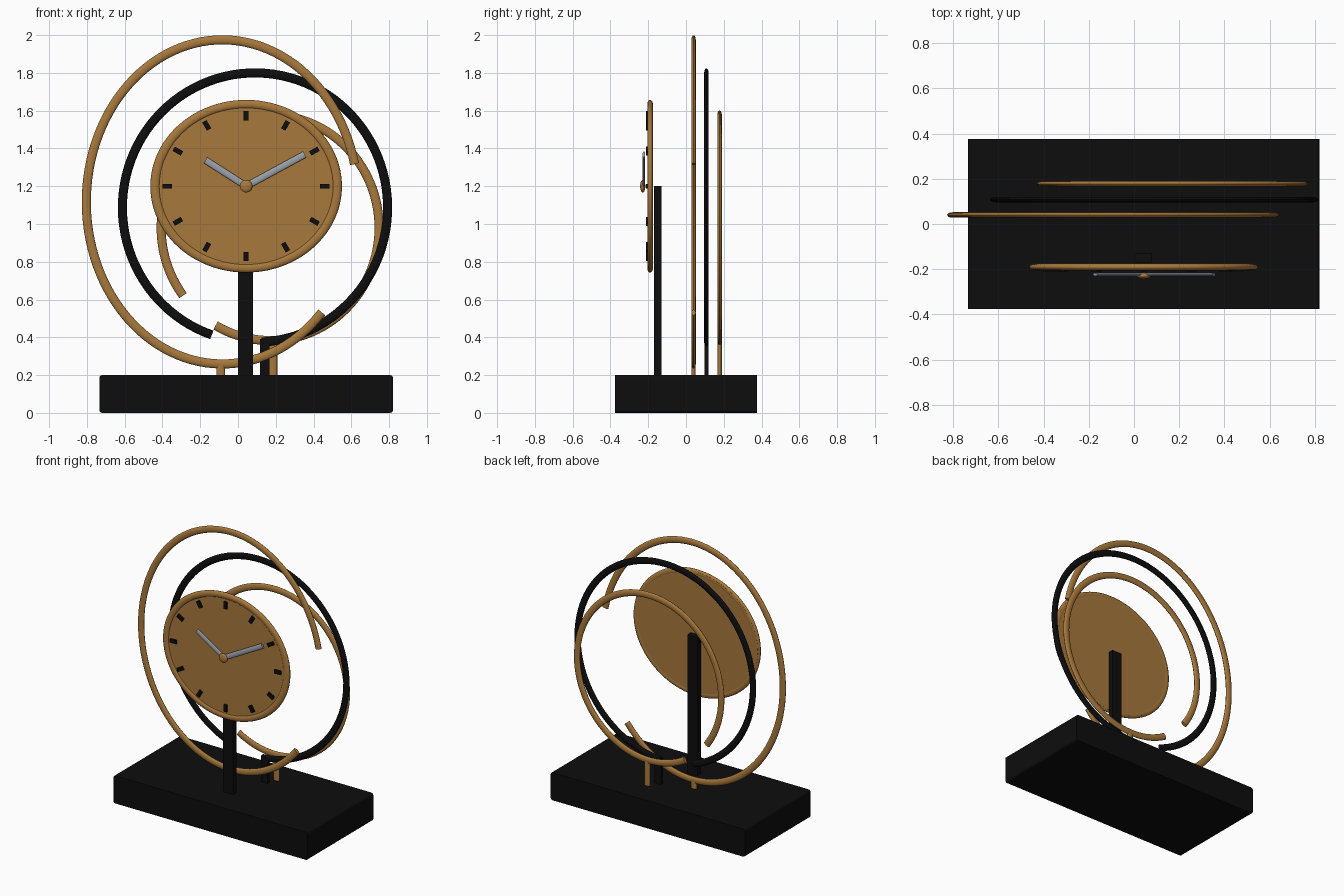
import bpy, bmesh
from math import sin, cos, radians, atan2, hypot, pi
from mathutils import Vector

if "Cube" in bpy.data.objects:
    bpy.data.objects.remove(bpy.data.objects["Cube"], do_unlink=True)


def material(name, rgb):
    m = bpy.data.materials.new(name)
    m.use_nodes = True
    m.diffuse_color = (*rgb, 1)
    m.node_tree.nodes["Principled BSDF"].inputs["Base Color"].default_value = (*rgb, 1)
    return m


GOLD = material("antique gold", (0.39, 0.19, 0.045))
BLACK = material("matte black", (0.004, 0.004, 0.004))
SILVER = material("silver grey", (0.33, 0.36, 0.41))
WIDEN = 1.11            # the dial is wider than it is tall
DIAL = Vector((0.043, -0.19, 1.2))


def finish(name, mat, smooth=True):
    ob = bpy.context.object
    ob.name = ob.data.name = name
    ob.data.materials.clear()
    ob.data.materials.append(mat)
    bpy.ops.object.transform_apply(location=False, rotation=True, scale=True)
    if smooth:
        bpy.ops.object.shade_smooth_by_angle(angle=radians(40))
    return ob


def box(name, mat, centre, size, turn=0):
    bpy.ops.mesh.primitive_cube_add(size=1, location=centre, rotation=(0, turn, 0))
    bpy.context.object.scale = size
    return finish(name, mat, smooth=False)


def open_ring(name, mat, centre, rx, rz, start, end, depth=0.024):
    """Elliptical tube, flattened front to back, open between its two ends."""
    steps = 96
    curve = bpy.data.curves.new(name, "CURVE")
    curve.dimensions = "3D"
    curve.twist_mode = "Z_UP"
    curve.bevel_depth = depth
    curve.bevel_resolution = 4
    curve.use_fill_caps = True
    spline = curve.splines.new("POLY")
    spline.points.add(steps)
    for i, p in enumerate(spline.points):
        a = radians(start + (end - start) * i / steps)
        p.co = (rx * cos(a), rz * sin(a), 0, 1)
    ob = bpy.data.objects.new(name, curve)
    bpy.context.collection.objects.link(ob)
    ob.location = centre
    ob.rotation_euler.x = pi / 2
    ob.scale.z = 0.5
    bpy.ops.object.select_all(action="DESELECT")
    ob.select_set(True)
    bpy.context.view_layer.objects.active = ob
    bpy.ops.object.convert(target="MESH")
    return finish(name, mat)


def round_post(name, mat, x, y, top):
    bottom = 0.19
    bpy.ops.mesh.primitive_cylinder_add(vertices=24, radius=0.023, depth=top - bottom,
                                        location=(x, y, (top + bottom) / 2))
    bpy.context.object.scale.y = 0.5
    return finish(name, mat)


# Base slab, with its front-to-back edges rounded
base = box("base", BLACK, (0.043, 0, 0.1), (1.555, 0.75, 0.2))
bm = bmesh.new()
bm.from_mesh(base.data)
edges = [e for e in bm.edges
         if abs(e.verts[0].co.y - e.verts[1].co.y) > 0.5]
bmesh.ops.bevel(bm, geom=edges, offset=0.015, segments=3, profile=0.5, affect="EDGES")
bm.to_mesh(base.data)
bm.free()

# Posts
box("clock_post", BLACK, (0.04, -0.15, 0.695), (0.08, 0.04, 1.01))
box("black_ring_post", BLACK, (0.142, 0.108, 0.29), (0.052, 0.022, 0.2))
round_post("large_ring_post", GOLD, -0.092, 0.04, 0.26)
round_post("small_ring_post", GOLD, 0.185, 0.178, 0.38)

# Three open rings
open_ring("large_gold_ring", GOLD, (-0.083, 0.04, 1.117), 0.72, 0.858, 13.5, 317)
open_ring("black_ring", BLACK, (0.09, 0.108, 1.087), 0.702, 0.713, 273, 611)
open_ring("small_gold_ring", GOLD, (0.17, 0.178, 0.98), 0.577, 0.597, 240, 577)

# Dial and rim
bpy.ops.mesh.primitive_cylinder_add(vertices=96, radius=0.445, depth=0.021,
                                    location=DIAL + Vector((0, 0.003, 0)),
                                    rotation=(pi / 2, 0, 0))
bpy.context.object.scale.x = WIDEN
finish("dial", GOLD)
bpy.ops.mesh.primitive_torus_add(major_radius=0.434, minor_radius=0.023,
                                 major_segments=96, minor_segments=16,
                                 location=DIAL, rotation=(pi / 2, 0, 0))
bpy.context.object.scale = (WIDEN, 1, 0.65)
finish("dial_rim", GOLD)

# Hour marks
for hour in range(12):
    a = hour * pi / 6
    spot = DIAL + Vector((0.376 * WIDEN * sin(a), -0.013, 0.372 * cos(a)))
    box(f"hour_mark_{hour + 1}", BLACK, spot, (0.026, 0.016, 0.05), a)


# Hands, flattened rods from the hub
def hand(name, dx, dz):
    bpy.ops.mesh.primitive_cylinder_add(
        vertices=20, radius=0.018, depth=hypot(dx, dz),
        location=DIAL + Vector((dx / 2, -0.033, dz / 2)),
        rotation=(0, atan2(dx, dz), 0))
    bpy.context.object.scale.y = 0.4
    finish(name, SILVER)


hand("minute_hand", 0.31, 0.168)
hand("hour_hand", -0.215, 0.138)

# Hub
bpy.ops.mesh.primitive_uv_sphere_add(segments=32, ring_count=16, radius=0.033,
                                     location=DIAL + Vector((0, -0.039, 0)))
bpy.context.object.scale.y = 0.42
finish("hub", GOLD)
